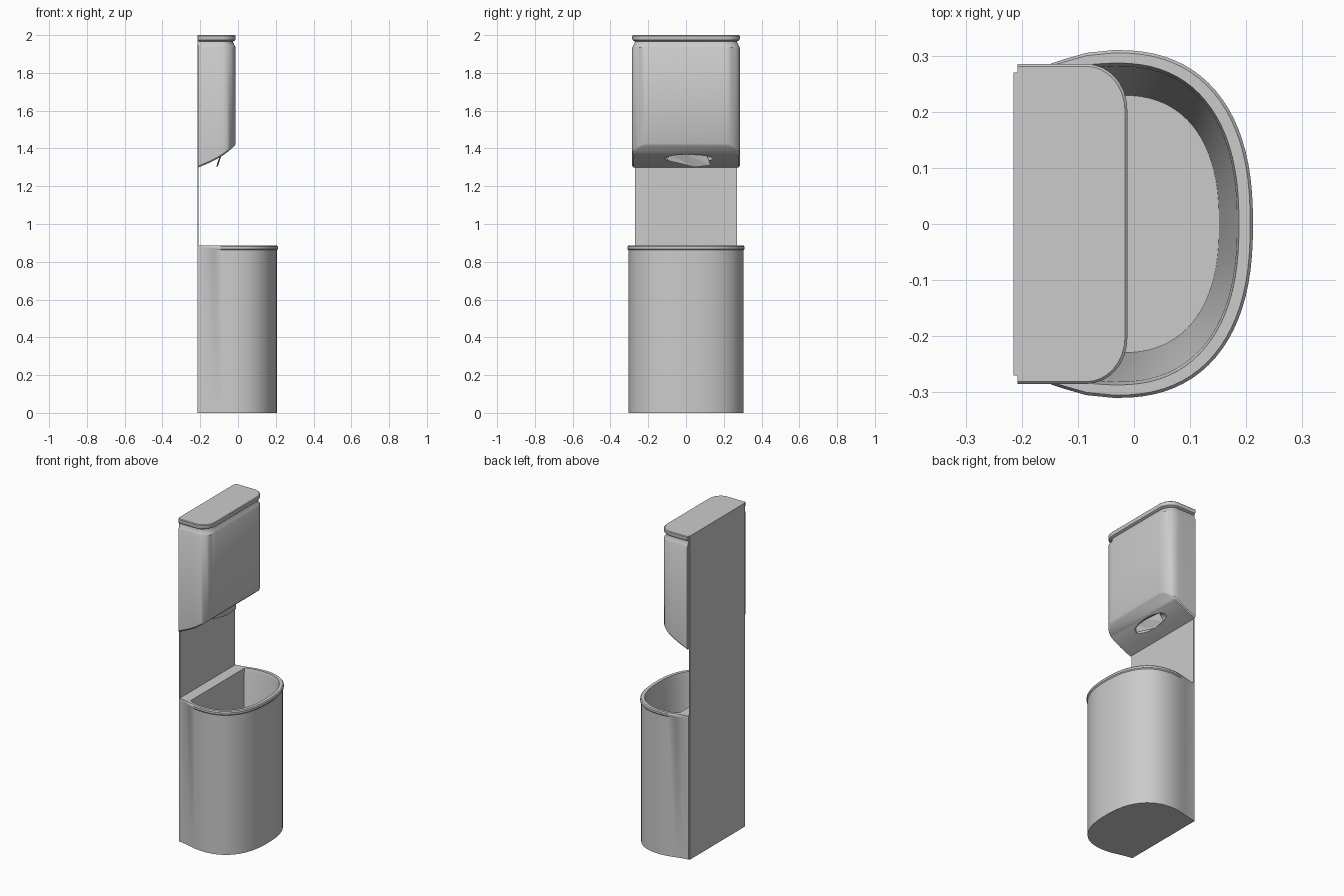
import bpy, bmesh, math

if "Cube" in bpy.data.objects:
    bpy.data.objects.remove(bpy.data.objects["Cube"])


def finish(obj, angle=35):
    bpy.ops.object.select_all(action='DESELECT')
    obj.select_set(True)
    bpy.context.view_layer.objects.active = obj
    bpy.ops.object.shade_smooth_by_angle(angle=math.radians(angle))
    return obj


def make(name, bm):
    bmesh.ops.recalc_face_normals(bm, faces=bm.faces[:])
    mesh = bpy.data.meshes.new(name)
    bm.to_mesh(mesh)
    bm.free()
    obj = bpy.data.objects.new(name, mesh)
    bpy.context.collection.objects.link(obj)
    return obj


def strip_cap(bm, ring):
    """Close a y-symmetric ring with quads joining mirrored points."""
    n = len(ring)
    for i in range(n // 2 - 1):
        bm.faces.new((ring[i], ring[i + 1], ring[n - 2 - i], ring[n - 1 - i]))


def loft(name, layers):
    """Each layer is (half outline, height); height may be a function of x."""
    bm = bmesh.new()
    rings = []
    for half, z in layers:
        h = z if callable(z) else (lambda x, z=z: z)
        pts = half + [(x, -y) for x, y in reversed(half)]
        rings.append([bm.verts.new((x, y, h(x))) for x, y in pts])
    n = len(rings[0])
    for a, b in zip(rings, rings[1:]):
        for i in range(n):
            j = (i + 1) % n
            bm.faces.new((a[i], a[j], b[j], b[i]))
    strip_cap(bm, rings[0])
    strip_cap(bm, rings[-1])
    return make(name, bm)


def arc(cx, cy, a, b, power, count, last=90):
    """Superellipse quarter from the +y side round to the front."""
    pts = []
    for i in range(count + 1):
        t = math.radians(last) * i / count
        pts.append((cx + a * math.sin(t) ** (2 / power),
                    cy + b * max(math.cos(t), 0) ** (2 / power)))
    return pts


# Thin wall panel
bm = bmesh.new()
bmesh.ops.create_cube(bm, size=1)
for v in bm.verts:
    v.co = (-0.2115 + v.co.x * 0.007, v.co.y * 0.54, 1 + v.co.z * 2)
make("back_panel", bm)


# Dispenser housing with curved underside and grooved lid
def housing(inset):
    back = [(x, 0.285 - inset) for x in (-0.208, -0.17, -0.14, -0.11)]
    return back + arc(-0.085, 0.205 - inset, 0.073 - inset, 0.08, 2, 8)


def underside(x):
    t = (x + 0.208) / 0.196
    return 1.30 + 0.08 * t + 0.04 * t ** 3


body = loft("dispenser_housing", [
    (housing(0.006), underside),
    (housing(0), lambda x: underside(x) + 0.008),
    (housing(0), 1.935),
    (housing(0.006), 1.945),
    (housing(0.014), 1.962),
    (housing(0.014), 1.968),
])
lid = loft("dispenser_lid", [
    (housing(0.014), 1.966),
    (housing(0.002), 1.974),
    (housing(0), 1.98),
    (housing(0), 1.996),
    (housing(0.004), 2.0),
])

# Oval outlet cut in the underside
bm = bmesh.new()
bmesh.ops.create_uvsphere(bm, u_segments=32, v_segments=16, radius=1)
for v in bm.verts:
    v.co = (-0.105 + v.co.x * 0.04, 0.015 + v.co.y * 0.13, 1.345 + v.co.z * 0.035)
cutter = make("outlet_cutter", bm)
cutter.hide_render = True
mod = body.modifiers.new("outlet", 'BOOLEAN')
mod.object = cutter
mod.operation = 'DIFFERENCE'
mod.solver = 'EXACT'
bpy.context.view_layer.objects.active = body
bpy.ops.object.modifier_apply(modifier=mod.name)
bpy.data.objects.remove(cutter)
finish(body)
finish(lid)

# Paper towel tip poking from the outlet
bm = bmesh.new()
top = [(-0.095, -0.09, 1.368), (-0.088, 0.0, 1.372), (-0.095, 0.11, 1.368)]
low = [(-0.102, -0.10, 1.337), (-0.115, 0.05, 1.302), (-0.108, 0.13, 1.312)]
tv, lv = [[bm.verts.new(p) for p in row] for row in (top, low)]
for i in range(2):
    bm.faces.new((tv[i], tv[i + 1], lv[i + 1]))
    bm.faces.new((tv[i], lv[i + 1], lv[i]))
towel = make("paper_towel_tip", bm)
towel.modifiers.new("thickness", 'SOLIDIFY').thickness = 0.003


# Waste bin: D-shaped shell with a rolled rim and tapered inside
def outer(d):
    neck = [(-0.208, 0.272), (-0.17, 0.278), (-0.13, 0.292 - d), (-0.085, 0.305 - d)]
    return neck + arc(-0.035, 0, 0.247 - d, 0.31 - d, 2.4, 20, 87)


def inner(k):
    side = [(-0.14, 0.262), (-0.125, 0.272), (-0.10, 0.28), (-0.07, 0.285)]
    pts = side + arc(-0.035, 0, 0.222, 0.287, 2.4, 20, 87)
    return [(0.01 + (x - 0.01) * k, y * k) for x, y in pts]


finish(loft("waste_bin", [
    (outer(0.005), 0.0),
    (outer(0.005), 0.862),
    (outer(0), 0.868),
    (outer(0), 0.88),
    (outer(0.005), 0.886),
    (inner(1.0), 0.886),
    (inner(0.98), 0.865),
    (inner(0.8), 0.04),
]))
